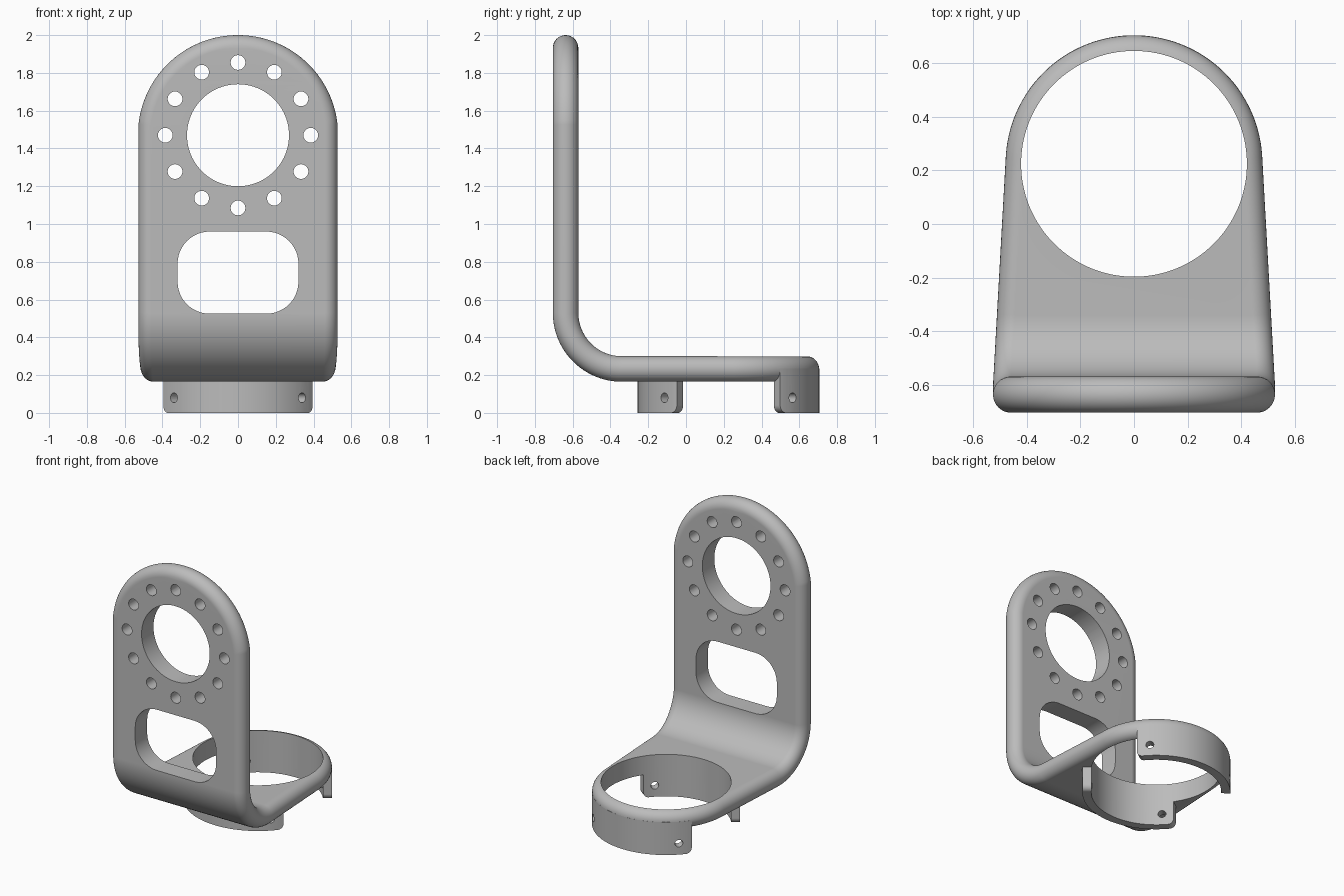
import bpy, bmesh, math
from math import sin, cos, pi, radians, sqrt

cube = bpy.data.objects.get("Cube")
if cube:
    bpy.data.objects.remove(cube, do_unlink=True)

gray = bpy.data.materials.new("plain_gray")
gray.use_nodes = True
gray.diffuse_color = (0.5, 0.5, 0.5, 1)
gray.node_tree.nodes["Principled BSDF"].inputs["Base Color"].default_value = (0.5, 0.5, 0.5, 1)

HALF = 0.0675                     # half plate thickness
BEND_Y, BEND_Z, BEND_R = -0.34, 0.53, 0.2975
BEND_LEN = BEND_R * pi / 2
RING_Y, RING_R, RING_IN = 0.225, 0.48, 0.422
TOP_Z, TOP_R, WIDTH = 1.47, 0.53, 0.527


def loft(bm, rings, caps=True):
    """Skin a list of closed rings of points."""
    rows = [[bm.verts.new(p) for p in ring] for ring in rings]
    n = len(rows[0])
    for a, b in zip(rows, rows[1:]):
        for i in range(n):
            j = (i + 1) % n
            bm.faces.new((a[i], a[j], b[j], b[i]))
    if caps:
        bm.faces.new(rows[0])
        bm.faces.new(rows[-1])


def finish(bm, name):
    bmesh.ops.remove_doubles(bm, verts=bm.verts, dist=1e-5)
    bmesh.ops.recalc_face_normals(bm, faces=bm.faces)
    mesh = bpy.data.meshes.new(name)
    bm.to_mesh(mesh)
    bm.free()
    mesh.materials.append(gray)
    obj = bpy.data.objects.new(name, mesh)
    bpy.context.collection.objects.link(obj)
    return obj


def boolean(target, tool, operation):
    bpy.context.view_layer.objects.active = target
    mod = target.modifiers.new(operation, 'BOOLEAN')
    mod.operation, mod.object, mod.solver = operation, tool, 'EXACT'
    bpy.ops.object.modifier_apply(modifier=mod.name)
    bpy.data.objects.remove(tool, do_unlink=True)


def circle(r, u=0, v=0, n=32):
    return [(u + r * cos(2 * pi * i / n), v + r * sin(2 * pi * i / n)) for i in range(n)]


# Bent plate: the flat outline (x, s) is folded along the L-shaped path
def fold(x, s, n):
    if s < 0:
        return (x, BEND_Y - BEND_R - n, BEND_Z - s)
    if s > BEND_LEN:
        return (x, BEND_Y + s - BEND_LEN, BEND_Z - BEND_R - n)
    a = s / BEND_R
    return (x, BEND_Y - (BEND_R + n) * cos(a), BEND_Z - (BEND_R + n) * sin(a))


outline = []                      # x, s, outward normal x, outward normal s
top_s = BEND_Z - TOP_Z
ring_s = BEND_LEN + RING_Y - BEND_Y
taper = radians(3.2)
low = math.acos(WIDTH / TOP_R)
for i in range(33):
    a = pi / 2 + (low - pi / 2) * i / 32
    outline.append((TOP_R * cos(a), top_s - TOP_R * sin(a), cos(a), -sin(a)))
for i in range(25):
    s = BEND_LEN * i / 24
    y = fold(0, s, 0)[1]
    x = RING_R * cos(taper) + math.tan(taper) * (RING_Y + RING_R * sin(taper) - y)
    outline.append((min(x, WIDTH), s, 1, 0))
for i in range(41):
    a = taper + (pi / 2 - taper) * i / 40
    outline.append((RING_R * cos(a), ring_s + RING_R * sin(a), cos(a), sin(a)))

rings = []
for x, s, nx, ns in outline:
    side = []
    for k in range(17):
        a = -pi / 2 + pi * k / 16
        inset = HALF * (1 - cos(a))
        side.append((x - nx * inset, s - ns * inset, HALF * sin(a)))
    rings.append([fold(*p) for p in side] + [fold(-p[0], p[1], p[2]) for p in reversed(side)])
bm = bmesh.new()
loft(bm, rings, caps=False)
bracket = finish(bm, "bent_bracket")


# Two curved clamp legs with rounded lower corners
def leg(direction):
    start, corner = radians(34.7), 0.04
    columns = []
    for i in range(9):
        p = pi / 2 * i / 8
        columns.append((start + corner * (1 - cos(p)) / RING_R, corner * (1 - sin(p))))
    first = columns[-1][0]
    middle = [(first + (pi - 2 * first) * i / 40, 0) for i in range(1, 40)]
    columns += middle + [(pi - a, z) for a, z in reversed(columns)]
    top, outer, inner = BEND_Z - BEND_R + 0.002, RING_R + 0.0005, 0.39
    bm = bmesh.new()
    loft(bm, [[(r * cos(a), RING_Y + direction * r * sin(a), z)
               for r, z in ((inner, low_z), (outer, low_z), (outer, top), (inner, top))]
              for a, low_z in columns])
    return finish(bm, "clamp_leg")


for direction in (-1, 1):
    boolean(bracket, leg(direction), 'UNION')

# Openings: round port, bolt circle, rounded window and clamp bore
bm = bmesh.new()
window = []
for q, (sx, sz) in enumerate(((1, 1), (-1, 1), (-1, -1), (1, -1))):
    for i in range(13):
        a = pi / 2 * (q + i / 12)
        window.append((sx * 0.15 + 0.17 * cos(a), 0.7425 + sz * 0.0475 + 0.17 * sin(a)))
holes = [window, circle(0.27, 0, TOP_Z, 96)]
for i in range(12):
    a = pi / 6 * i
    holes.append(circle(0.039, 0.385 * cos(a), TOP_Z + 0.385 * sin(a)))
for pts in holes:
    loft(bm, [[(u, y, v) for u, v in pts] for y in (-0.8, -0.45)])
loft(bm, [[(u, v, z) for u, v in circle(RING_IN, 0, RING_Y, 128)] for z in (-0.1, 0.45)])
boolean(bracket, finish(bm, "opening_cutter"), 'DIFFERENCE')

# Radial pin holes in the clamp legs
bm = bmesh.new()
for i in range(4):
    a = pi / 4 + pi / 2 * i
    loft(bm, [[(r * cos(a) - u * sin(a), RING_Y + r * sin(a) + u * cos(a), v)
               for u, v in circle(0.026, 0, 0.08, 24)] for r in (0.38, 0.53)])
boolean(bracket, finish(bm, "pin_cutter"), 'DIFFERENCE')

# Smooth shading with crisp opening edges
for o in bpy.context.selected_objects:
    o.select_set(False)
bracket.select_set(True)
bpy.context.view_layer.objects.active = bracket
bpy.ops.object.shade_smooth_by_angle(angle=radians(30))
weighted = bracket.modifiers.new("even_shading", 'WEIGHTED_NORMAL')
weighted.keep_sharp = True
